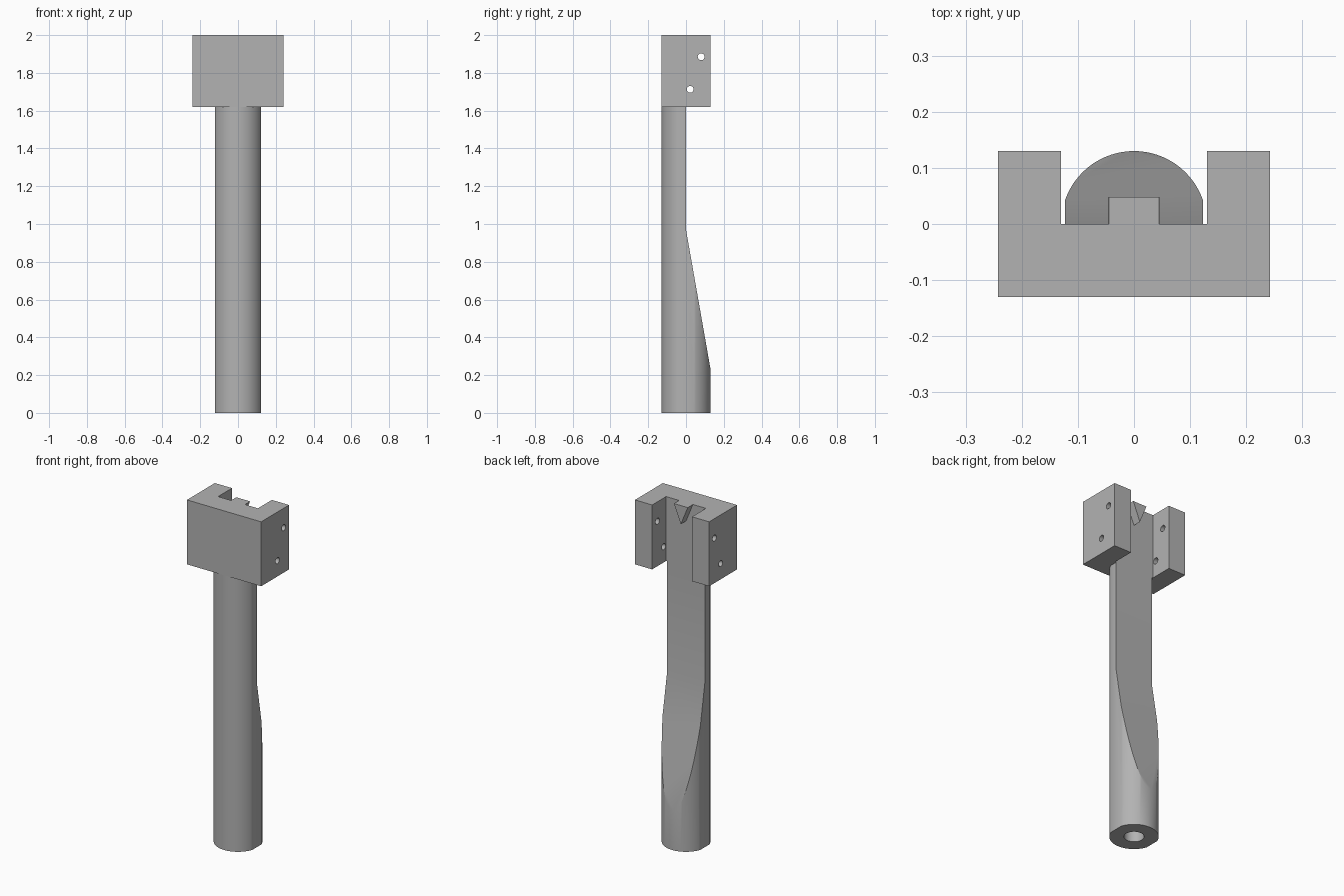
import bpy, bmesh, math
from mathutils import Vector

cube = bpy.data.objects.get("Cube")
if cube:
    bpy.data.objects.remove(cube, do_unlink=True)

grey = bpy.data.materials.new("plain grey")
grey.use_nodes = True
colour = (0.45, 0.45, 0.45, 1)
grey.diffuse_color = colour
grey.node_tree.nodes["Principled BSDF"].inputs["Base Color"].default_value = colour

R, FLAT = 0.13, 0.123        # shaft radius, half width across the flats
NECK, TOP = 1.62, 2.0        # underside and top of the head


def prism(name, points, along):
    """Extrude a closed 3D outline along a vector."""
    bm = bmesh.new()
    face = bm.faces.new([bm.verts.new(p) for p in points])
    ext = bmesh.ops.extrude_face_region(bm, geom=[face])
    moved = [v for v in ext["geom"] if isinstance(v, bmesh.types.BMVert)]
    bmesh.ops.translate(bm, verts=moved, vec=Vector(along))
    bmesh.ops.recalc_face_normals(bm, faces=bm.faces)
    mesh = bpy.data.meshes.new(name)
    bm.to_mesh(mesh)
    bm.free()
    mesh.materials.append(grey)
    obj = bpy.data.objects.new(name, mesh)
    bpy.context.collection.objects.link(obj)
    return obj


def circle(r, count):
    angles = [2 * math.pi * i / count for i in range(count)]
    return [(r * math.cos(a), r * math.sin(a)) for a in angles]


def select(obj):
    bpy.ops.object.select_all(action="DESELECT")
    obj.select_set(True)
    bpy.context.view_layer.objects.active = obj


def cut(obj, cutter):
    """Subtract the cutter from the part, then discard it."""
    cutter.hide_render = True
    mod = obj.modifiers.new("cut", "BOOLEAN")
    mod.operation, mod.solver, mod.object = "DIFFERENCE", "EXACT", cutter
    select(obj)
    bpy.ops.object.modifier_apply(modifier=mod.name)
    bpy.data.objects.remove(cutter, do_unlink=True)


# Shaft: round bar with a narrow flat on each side
start = math.acos(FLAT / R)
arc = [start + (math.pi - 2 * start) * i / 32 for i in range(33)]
outline = [(R * math.cos(a), R * math.sin(a), 0) for a in arc]
outline += [(-x, -y, 0) for x, y, z in outline]
shaft = prism("shaft", outline, (0, 0, NECK))

# Rear of the shaft: half cut away above, sloping out to full round below
relief = [(0, 1.8), (0, 0.97), (0.2, -0.168), (0.2, 1.8)]
cut(shaft, prism("relief_cutter", [(-0.3, y, z) for y, z in relief], (0.6, 0, 0)))

# Blind bore in the bottom end
cut(shaft, prism("bore_cutter", [(x, y, -0.1) for x, y in circle(0.053, 32)],
                 (0, 0, 0.4)))

# Head: U-shaped block with two arms reaching back
half = [(0.242, -0.13), (0.242, 0.13), (0.13, 0.13), (0.13, 0)]
plan = half + [(-x, y) for x, y in reversed(half)]
head = prism("head_block", [(x, y, NECK) for x, y in plan], (0, 0, TOP - NECK))

# Cross holes through both arms
for cy, cz in [(0.08, 1.885), (0.022, 1.713)]:
    ring = [(-0.3, cy + a, cz + b) for a, b in circle(0.018, 24)]
    cut(head, prism("hole_cutter", ring, (0.6, 0, 0)))

# Small pointed wedge at the top of the channel
wedge = prism("pointer_wedge", [(-0.045, 0, TOP), (0.045, 0, TOP), (0, 0, TOP - 0.11)],
              (0, 0.048, 0))

for part in (shaft, head, wedge):
    select(part)
    bpy.ops.object.shade_smooth_by_angle(angle=math.radians(25))
